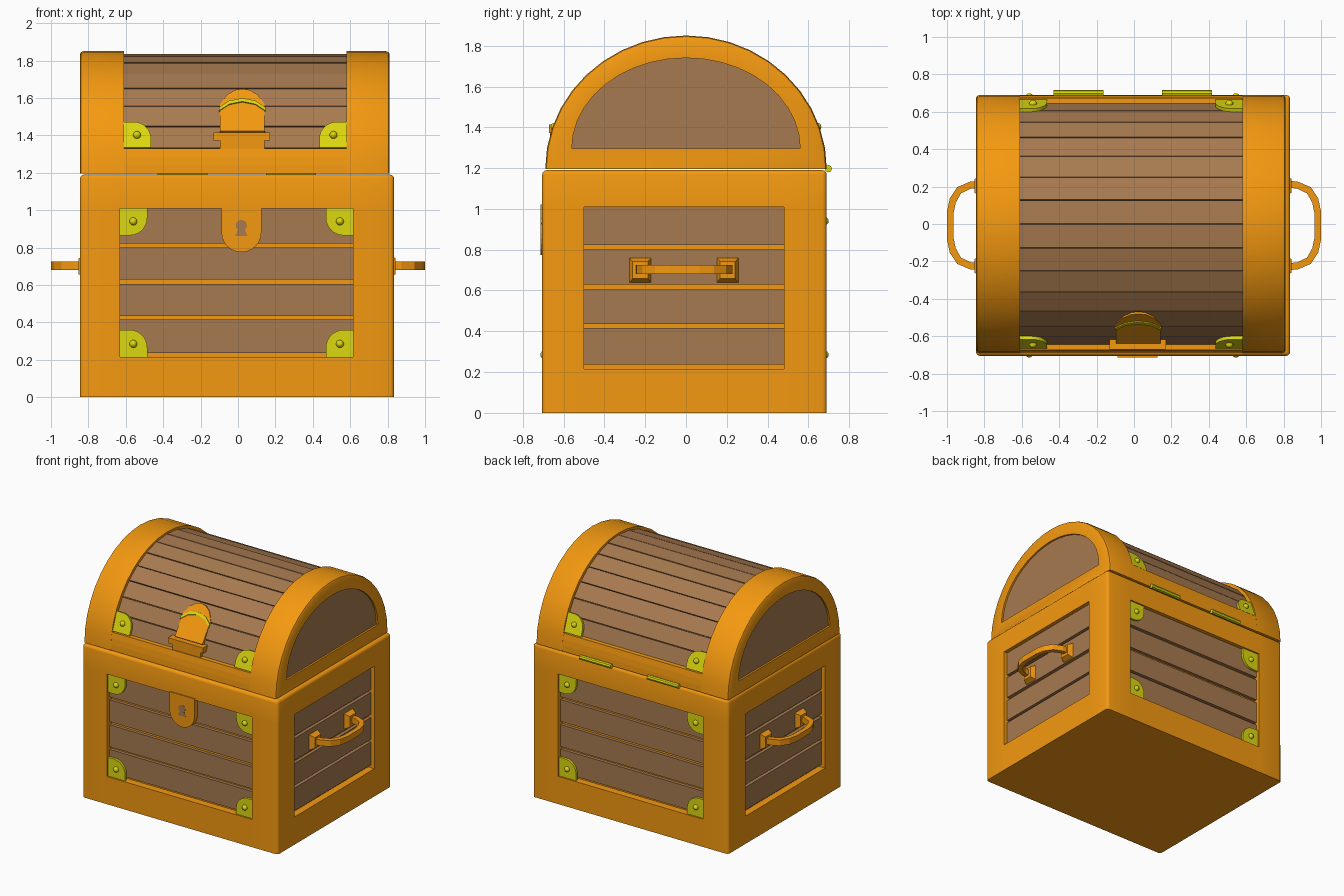
import bpy, bmesh, math, random
from mathutils import Vector

if "Cube" in bpy.data.objects:
    bpy.data.objects.remove(bpy.data.objects["Cube"])

random.seed(4)


def material(name, rgb):
    m = bpy.data.materials.new(name)
    m.diffuse_color = (*rgb, 1)
    m.use_nodes = True
    m.node_tree.nodes["Principled BSDF"].inputs["Base Color"].default_value = m.diffuse_color
    return m


ORANGE = material("orange_trim", (0.91, 0.32, 0.005))
WOOD = material("brown_wood", (0.39, 0.195, 0.08))
GOLD = material("yellow_metal", (0.72, 0.68, 0.005))
DARK = material("dark_wood", (0.16, 0.075, 0.03))
X, Y, Z = Vector((1, 0, 0)), Vector((0, 1, 0)), Vector((0, 0, 1))


def finish(name, bm, mat, smooth=False):
    bmesh.ops.recalc_face_normals(bm, faces=bm.faces)
    me = bpy.data.meshes.new(name)
    bm.to_mesh(me)
    bm.free()
    me.materials.append(mat)
    ob = bpy.data.objects.new(name, me)
    bpy.context.collection.objects.link(ob)
    if smooth:
        bpy.ops.object.select_all(action='DESELECT')
        ob.select_set(True)
        bpy.context.view_layer.objects.active = ob
        bpy.ops.object.shade_smooth_by_angle(angle=math.radians(35))
    return ob


def loft(name, rings, mat, smooth=False):
    """Skin a list of equal-length closed rings and cap both ends."""
    bm = bmesh.new()
    vs = [[bm.verts.new(p) for p in r] for r in rings]
    n = len(vs[0])
    for a, b in zip(vs, vs[1:]):
        for i in range(n):
            bm.faces.new((a[i], a[(i + 1) % n], b[(i + 1) % n], b[i]))
    bm.faces.new(vs[0])
    bm.faces.new(vs[-1])
    return finish(name, bm, mat, smooth)


def plate(name, outline, origin, right, up, depth, mat, taper=1.0, smooth=False):
    """Extrude a 2D outline along right x up, optionally tapering the front."""
    o, n = Vector(origin), right.cross(up)
    cu = sum(p[0] for p in outline) / len(outline)
    cv = sum(p[1] for p in outline) / len(outline)
    back = [o + right * u + up * v for u, v in outline]
    front = [o + right * (cu + (u - cu) * taper) + up * (cv + (v - cv) * taper) + n * depth
             for u, v in outline]
    return loft(name, [back, front], mat, smooth)


def box(name, x0, x1, y0, y1, z0, z1, mat):
    return plate(name, [(x0, y0), (x1, y0), (x1, y1), (x0, y1)], (0, 0, z0), X, Y, z1 - z0, mat)


def arch(a, b, z0, t0=0.0, t1=math.pi, n=20):
    return [(a * math.cos(t0 + (t1 - t0) * i / n), z0 + b * math.sin(t0 + (t1 - t0) * i / n))
            for i in range(n + 1)]


def rivet(name, loc, normal):
    bm = bmesh.new()
    bmesh.ops.create_uvsphere(bm, u_segments=12, v_segments=8, radius=0.021)
    q = Z.rotation_difference(normal)
    for v in bm.verts:
        v.co = q @ v.co + Vector(loc)
    finish(name, bm, GOLD, True)


# Body frame: rounded box with one recessed window per side
BX0, BX1, BY0, BY1, TOP = -0.845, 0.835, -0.705, 0.69, 1.19
WX0, WX1, WY0, WY1, WZ0, WZ1 = -0.63, 0.615, -0.5, 0.48, 0.215, 1.01
bm = bmesh.new()
bmesh.ops.create_cube(bm, size=1)
for v in bm.verts:
    v.co = (BX1 if v.co.x > 0 else BX0, BY1 if v.co.y > 0 else BY0, TOP if v.co.z > 0 else 0)
edges = [e for e in bm.edges if max(v.co.z for v in e.verts) > 0.5]
bmesh.ops.bevel(bm, geom=edges, offset=0.022, segments=3, profile=0.5, affect='EDGES')
for axis, val in ((X, WX0), (X, WX1), (Y, WY0), (Y, WY1), (Z, WZ0), (Z, WZ1)):
    bmesh.ops.bisect_plane(bm, geom=bm.verts[:] + bm.edges[:] + bm.faces[:],
                           plane_co=axis * val, plane_no=axis)
bm.normal_update()
windows = []
for f in bm.faces:
    c, n = f.calc_center_median(), f.normal
    if WZ0 < c.z < WZ1 and ((abs(n.y) > 0.99 and WX0 < c.x < WX1) or
                            (abs(n.x) > 0.99 and WY0 < c.y < WY1)):
        windows.append(f)
dirs = [f.normal.copy() for f in windows]
new = bmesh.ops.extrude_discrete_faces(bm, faces=windows)["faces"]
for f, d in zip(new, dirs):
    for v in f.verts:
        v.co -= d * 0.055
finish("body_frame", bm, ORANGE, True)

# Body planks on all four sides
for i, (z0, z1) in enumerate(((0.237, 0.415), (0.435, 0.605), (0.63, 0.8), (0.822, 1.01))):
    box(f"front_plank_{i}", WX0, WX1, BY0 + 0.03, BY0 + 0.058, z0, z1, WOOD)
    box(f"back_plank_{i}", WX0, WX1, BY1 - 0.058, BY1 - 0.03, z0, z1, WOOD)
    box(f"right_plank_{i}", BX1 - 0.058, BX1 - 0.03, WY0, WY1, z0, z1, WOOD)
    box(f"left_plank_{i}", BX0 + 0.03, BX0 + 0.058, WY0, WY1, z0, z1, WOOD)

# Lid end bands with recessed arched panels
LX0, LX1, LZ = -0.61, 0.58, 1.195
for side, xin, xend in (("left", LX0, -0.845), ("right", LX1, 0.81)):
    s = math.copysign(1, xend)
    outer, edge = arch(0.69, 0.655, LZ), arch(0.675, 0.64, LZ)
    mid = arch(0.685, 0.65, LZ)
    inner = arch(0.56, 0.445, 1.295)
    steps = ((outer, xin), (outer, xend - s * 0.02), (mid, xend - s * 0.006), (edge, xend),
             (inner, xend), (inner, xend - s * 0.02))
    loft(f"lid_band_{side}", [[(x, y, z) for y, z in r] for r, x in steps], ORANGE, True)
    plate(f"lid_end_panel_{side}", inner, (xend - s * 0.022, 0, 0), Y, Z, s * 0.008, WOOD)

# Lid core and the separate staves of the curved top
plate("lid_core", arch(0.645, 0.622, LZ), (LX0, 0, 0), Y, Z, LX1 - LX0, DARK)
N, T0 = 14, 0.215
for i in range(N):
    step = (math.pi - 2 * T0) / N
    t0, t1 = T0 + i * step + 0.004, T0 + (i + 1) * step - 0.004
    k = random.uniform(-0.003, 0.003)
    prof = arch(0.662 + k, 0.638 + k, LZ, t0, t1, 1) + arch(0.63, 0.608, LZ, t1, t0, 1)
    plate(f"lid_stave_{i}", prof, (LX0, 0, 0), Y, Z, LX1 - LX0, WOOD)

# Lid lower rails, front and back
for name, s in (("front", -1), ("back", 1)):
    prof = [(s * y, z) for y, z in arch(0.688, 0.655, LZ, 0, 0.208, 3)]
    prof += [(s * 0.6, prof[-1][1]), (s * 0.6, LZ)]
    plate(f"lid_rail_{name}", prof, (LX0, 0, 0), Y, Z, LX1 - LX0, ORANGE)

# Corner plates with rivets
quarter = [(0, 0)] + [(0.05 + 0.095 * math.cos(t * math.pi / 16),
                       0.05 + 0.095 * math.sin(t * math.pi / 16)) for t in range(9)]
quarter = [(0, 0), (0.145, 0)] + quarter[1:] + [(0, 0.145)]


def corner(name, origin, right, up, su, sv):
    pts = [(u * su, v * sv) for u, v in quarter]
    n = right.cross(up)
    plate(name, pts, origin, right, up, 0.018, GOLD)
    rivet(name + "_rivet", Vector(origin) + right * 0.07 * su + up * 0.07 * sv + n * 0.018, n)


for face, s, yb in (("front", -1, BY0 + 0.03), ("back", 1, BY1 - 0.03)):
    right = X * -s
    lean = Vector((0, -s * 0.05, 0.135)).normalized()
    for side, x, lx, d in (("left", WX0, LX0, 1), ("right", WX1, LX1, -1)):
        su = d * -s
        corner(f"{face}_{side}_top_corner", (x, yb, WZ1), right, Z, su, -1)
        corner(f"{face}_{side}_bottom_corner", (x, yb, WZ0), right, Z, su, 1)
        corner(f"{face}_{side}_lid_corner", (lx, s * 0.65, 1.33), right, lean, su, 1)

# Lock plate and keyhole
CX = 0.018
lock = [(0.107, 0.14)] + [(-u, -v) for u, v in reversed(arch(0.107, 0.107, 0, n=12))][::-1]
lock.append((-0.107, 0.14)) if lock[-1][0] < 0 else lock.insert(1, (-0.107, 0.14))
plate("lock_plate", lock, (CX, -0.66, 0.882), X, Z, 0.053, ORANGE, 1.0)
hole = arch(0.03, 0.03, 0.918, -0.9, math.pi + 0.9, 10) + [(-0.034, 0.862), (0.034, 0.862)]
plate("keyhole", hole, (CX, -0.70, 0), X, Z, 0.0145, WOOD)

# Clasp on the lid: foot, crossbar, pointed tongue, chevron
box("clasp_foot", CX - 0.115, CX + 0.125, -0.667, -0.6, 1.325, 1.375, ORANGE)
box("clasp_crossbar", CX - 0.148, CX + 0.152, -0.672, -0.59, 1.372, 1.415, ORANGE)
lean = Vector((0, 0.165, 0.235)).normalized()
tongue = [(-0.122, -0.01), (0.122, -0.01), (0.122, 0.175), (0.085, 0.235), (0.04, 0.268),
          (0, 0.275), (-0.04, 0.268), (-0.085, 0.235), (-0.122, 0.175)]
base = (CX + 0.005, -0.6, 1.4)
plate("clasp_tongue", tongue, base, X, lean, 0.045, ORANGE, 0.97)
chevron = [(-0.124, 0.125), (-0.07, 0.168), (0, 0.185), (0.07, 0.168), (0.124, 0.125),
           (0.124, 0.147), (0.07, 0.19), (0, 0.207), (-0.07, 0.19), (-0.124, 0.147)]
plate("clasp_chevron", chevron, base, X, lean, 0.052, GOLD)

# Hinges on the back
ring = [(0.698 + 0.018 * math.cos(t * math.pi / 4), 1.197 + 0.018 * math.sin(t * math.pi / 4))
        for t in range(8)]
for side, x0 in (("left", -0.43), ("right", 0.15)):
    plate(f"hinge_{side}", ring, (x0, 0, 0), Y, Z, 0.267, GOLD, smooth=True)

# Side handles: strap loop on two tapered pads
out = [(0.80, 0.24), (0.875, 0.235), (0.945, 0.205), (0.985, 0.145), (1.0, 0.075)]
inn = [(0.80, 0.203), (0.87, 0.198), (0.925, 0.172), (0.953, 0.122), (0.965, 0.065)]
path = out + [(x, -y) for x, y in reversed(out)] + [(x, -y) for x, y in inn] + inn[::-1]
pad = [(-0.053, -0.06), (0.053, -0.06), (0.053, 0.06), (-0.053, 0.06)]
for side, s, xb in (("left", -1, BX0 + 0.03), ("right", 1, BX1 - 0.03)):
    plate(f"handle_{side}", [(s * x, y) for x, y in path], (0, -0.008, 0.68), X, Y, 0.046, ORANGE)
    for i, y in enumerate((-0.224, 0.204)):
        plate(f"handle_pad_{side}_{i}", pad, (xb, y, 0.7), Y * s, Z, 0.038, ORANGE, 0.7)
